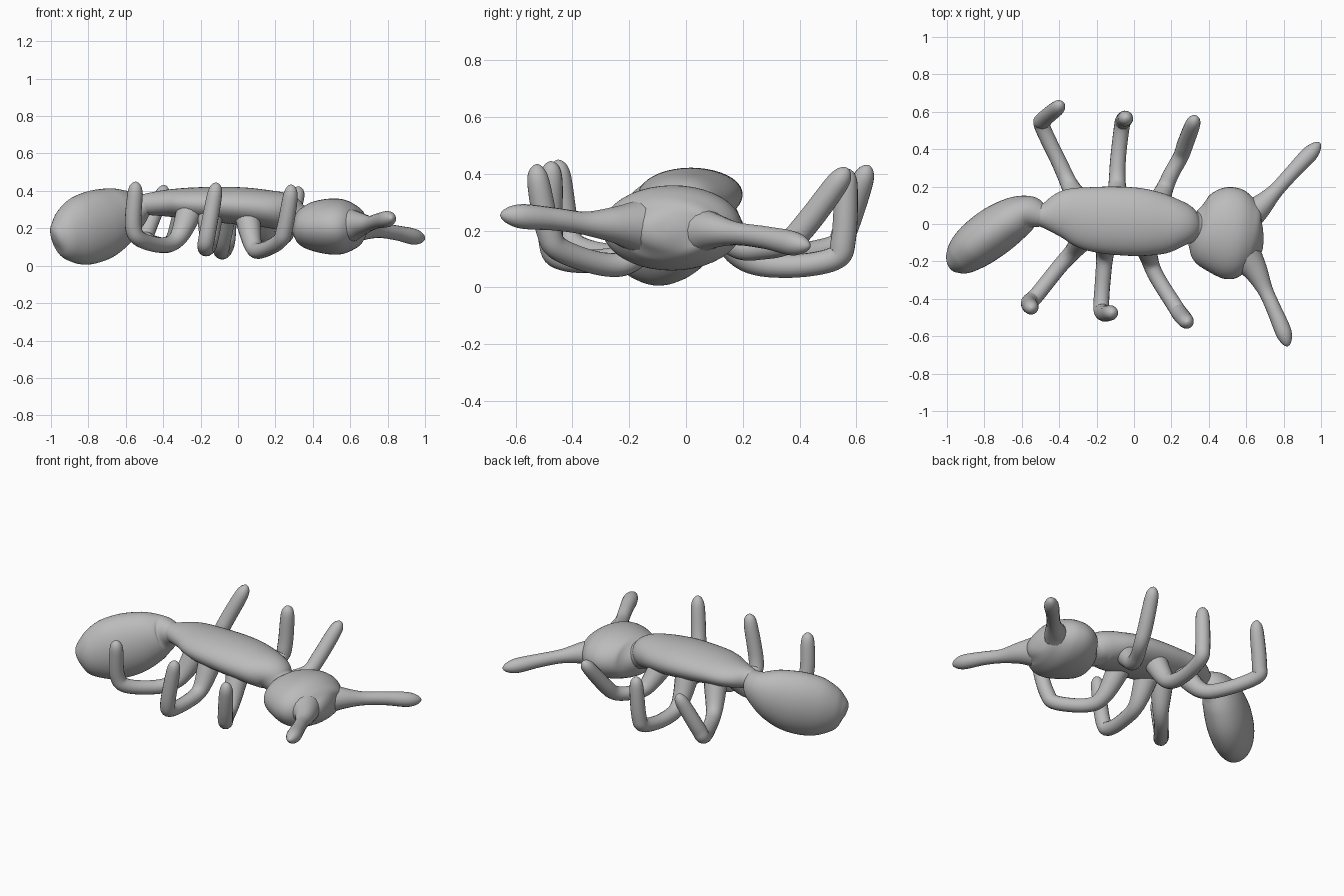
import bpy, bmesh, math
from mathutils import Vector

grey = bpy.data.materials.new("grey")
grey.diffuse_color = (0.5, 0.5, 0.5, 1)


def spline(p0, p1, p2, p3, t):
    return 0.5 * (2 * p1 + (p2 - p0) * t + (2 * p0 - 5 * p1 + 4 * p2 - p3) * t * t
                  + (3 * p1 - p0 - 3 * p2 + p3) * t ** 3)


def loft(name, stations, sides=24, steps=8):
    """Smooth tube through (x, y, z, half width, half height); zero size gives a round tip."""
    pts = [Vector((s[0], s[1], s[2])) for s in stations]
    rad = [Vector((s[3] ** 2, s[-1] ** 2)) for s in stations]
    path, sizes = [], []
    n = len(pts)
    for i in range(n - 1):
        ids = [max(i - 1, 0), i, i + 1, min(i + 2, n - 1)]
        for k in range(steps + (i == n - 2)):
            t = k / steps
            path.append(spline(*[pts[j] for j in ids], t))
            r = spline(*[rad[j] for j in ids], t)
            sizes.append([math.sqrt(max(c, 1e-6)) for c in r])
    bm = bmesh.new()
    rings, side = [], None
    for i, p in enumerate(path):
        d = (path[min(i + 1, len(path) - 1)] - path[max(i - 1, 0)]).normalized()
        side = d.cross(Vector((0, 0, 1))) if side is None else side - d * side.dot(d)
        side.normalize()
        up = side.cross(d)
        a, b = sizes[i]
        ring = []
        for k in range(sides):
            w = 2 * math.pi * k / sides
            ring.append(bm.verts.new(p + side * a * math.cos(w) + up * b * math.sin(w)))
        rings.append(ring)
    for r0, r1 in zip(rings, rings[1:]):
        for k in range(sides):
            m = (k + 1) % sides
            bm.faces.new((r0[k], r0[m], r1[m], r1[k]))
    bm.faces.new(rings[0])
    bm.faces.new(rings[-1])
    bmesh.ops.recalc_face_normals(bm, faces=bm.faces)
    for f in bm.faces:
        f.smooth = True
    me = bpy.data.meshes.new(name)
    bm.to_mesh(me)
    bm.free()
    me.materials.append(grey)
    ob = bpy.data.objects.new(name, me)
    bpy.context.collection.objects.link(ob)


def limb(name, points, radii):
    loft(name, [(*p, r) for p, r in zip(points, radii)], sides=16)


# Abdomen, swung to one side and drooping
loft("abdomen", [
    (-0.985, -0.215, 0.14, 0, 0), (-0.965, -0.205, 0.148, 0.065, 0.085),
    (-0.92, -0.175, 0.16, 0.1, 0.14), (-0.84, -0.11, 0.185, 0.125, 0.185),
    (-0.74, -0.035, 0.22, 0.13, 0.19), (-0.64, 0.03, 0.265, 0.115, 0.16),
    (-0.56, 0.06, 0.3, 0.09, 0.11), (-0.49, 0.045, 0.325, 0.06, 0.06),
    (-0.42, 0.04, 0.33, 0.05, 0.05)], sides=40)

# Thorax
loft("thorax", [
    (-0.53, 0.045, 0.325, 0.05, 0.05), (-0.47, 0.045, 0.33, 0.075, 0.06),
    (-0.35, 0.05, 0.335, 0.14, 0.075), (-0.2, 0.025, 0.33, 0.175, 0.09),
    (0, 0.012, 0.32, 0.183, 0.1), (0.15, 0, 0.305, 0.163, 0.1),
    (0.25, -0.005, 0.285, 0.125, 0.1), (0.31, -0.015, 0.25, 0.088, 0.085),
    (0.38, -0.02, 0.22, 0.08, 0.08)], sides=40)

# Head
loft("head", [
    (0.295, -0.03, 0.22, 0, 0), (0.32, -0.035, 0.218, 0.11, 0.08),
    (0.38, -0.045, 0.212, 0.19, 0.125), (0.48, -0.048, 0.21, 0.243, 0.148),
    (0.56, -0.05, 0.208, 0.238, 0.146), (0.63, -0.055, 0.205, 0.185, 0.115),
    (0.67, -0.06, 0.203, 0.125, 0.075), (0.692, -0.06, 0.202, 0, 0)], sides=40)

# Antennae
antenna = (0.09, 0.065, 0.042, 0.04, 0.043, 0)
limb("antenna_left", [(0.6, 0.04, 0.2), (0.67, 0.09, 0.2), (0.75, 0.17, 0.19),
                      (0.85, 0.28, 0.175), (0.94, 0.375, 0.155), (0.995, 0.435, 0.145)], antenna)
limb("antenna_right", [(0.6, -0.18, 0.215), (0.65, -0.25, 0.22), (0.7, -0.35, 0.225),
                       (0.75, -0.46, 0.24), (0.8, -0.58, 0.25), (0.822, -0.655, 0.255)], antenna)

# Legs: out from under the thorax, then up to a raised tip
leg = (0.07, 0.048, 0.042, 0.042, 0.044, 0.04, 0)
legs = {
    "left_hind_leg": [(-0.28, 0.1, 0.28), (-0.34, 0.2, 0.14), (-0.4, 0.33, 0.11),
                      (-0.49, 0.52, 0.14), (-0.48, 0.56, 0.2), (-0.41, 0.62, 0.37), (-0.39, 0.645, 0.43)],
    "left_middle_leg": [(-0.08, 0.1, 0.27), (-0.09, 0.2, 0.11), (-0.085, 0.35, 0.075),
                        (-0.065, 0.52, 0.1), (-0.055, 0.555, 0.17), (-0.045, 0.565, 0.36), (-0.045, 0.565, 0.42)],
    "left_front_leg": [(0.12, 0.08, 0.26), (0.16, 0.18, 0.15), (0.2, 0.27, 0.14),
                       (0.25, 0.36, 0.16), (0.275, 0.43, 0.23), (0.315, 0.535, 0.37), (0.33, 0.57, 0.42)],
    "right_hind_leg": [(-0.26, -0.06, 0.29), (-0.32, -0.14, 0.15), (-0.4, -0.23, 0.11),
                       (-0.52, -0.38, 0.14), (-0.56, -0.42, 0.21), (-0.55, -0.445, 0.39), (-0.545, -0.45, 0.45)],
    "right_middle_leg": [(-0.15, -0.07, 0.27), (-0.155, -0.16, 0.13), (-0.165, -0.28, 0.095),
                         (-0.175, -0.43, 0.1), (-0.165, -0.475, 0.16), (-0.125, -0.475, 0.38), (-0.115, -0.475, 0.445)],
    "right_front_leg": [(0.05, -0.07, 0.27), (0.08, -0.18, 0.11), (0.12, -0.28, 0.08),
                        (0.22, -0.44, 0.13), (0.25, -0.485, 0.2), (0.28, -0.52, 0.37), (0.283, -0.525, 0.435)],
}
for name, points in legs.items():
    limb(name, points, leg)
